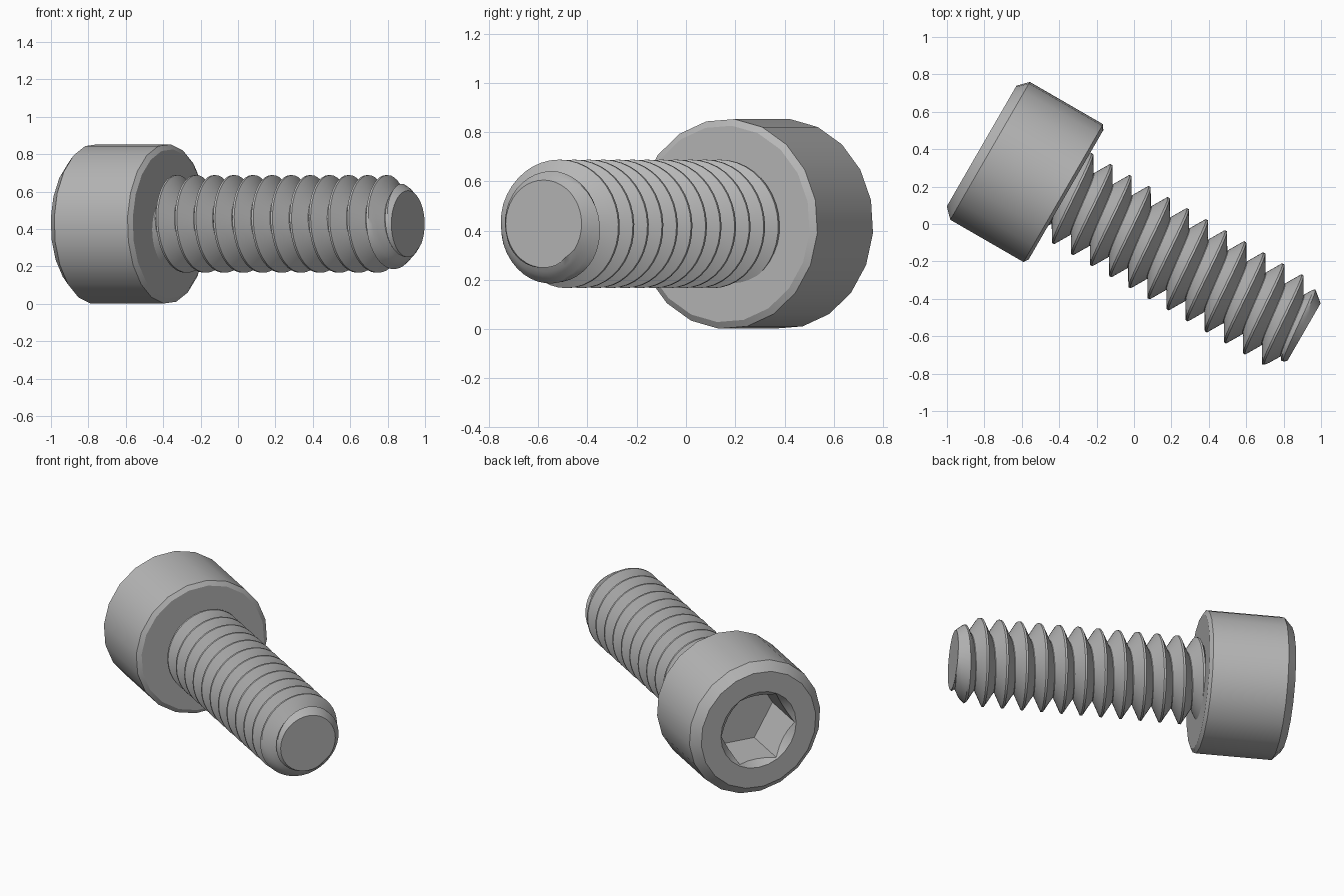
import bpy, bmesh, math

if "Cube" in bpy.data.objects:
    bpy.data.objects.remove(bpy.data.objects["Cube"], do_unlink=True)

steel = bpy.data.materials.new("grey_steel")
steel.use_nodes = True
GREY = (0.47, 0.47, 0.47, 1)
steel.diffuse_color = GREY
steel.node_tree.nodes["Principled BSDF"].inputs["Base Color"].default_value = GREY

# Every part is turned about its local x axis, which runs from head to tip
PLACE = (-0.023, -0.04, 0.4275)
TURN = math.radians(-30)


def make_object(name, bm):
    bmesh.ops.recalc_face_normals(bm, faces=bm.faces)
    mesh = bpy.data.meshes.new(name)
    bm.to_mesh(mesh)
    bm.free()
    mesh.materials.append(steel)
    ob = bpy.data.objects.new(name, mesh)
    bpy.context.collection.objects.link(ob)
    ob.location = PLACE
    ob.rotation_euler.z = TURN
    return ob


def lathe(name, profile, sides, start=0.0):
    """Closed turned solid from (position, radius) pairs."""
    bm = bmesh.new()
    rings = []
    for x, r in profile:
        angles = [math.radians(start) + math.tau * i / sides for i in range(sides)]
        rings.append([bm.verts.new((x, r * math.cos(a), r * math.sin(a))) for a in angles])
    for a, b in zip(rings, rings[1:]):
        for i in range(sides):
            j = (i + 1) % sides
            bm.faces.new((a[i], a[j], b[j], b[i]))
    bm.faces.new(rings[0])
    bm.faces.new(rings[-1])
    return make_object(name, bm)


def activate(ob):
    bpy.ops.object.select_all(action="DESELECT")
    ob.select_set(True)
    bpy.context.view_layer.objects.active = ob


def soften(ob):
    activate(ob)
    bpy.ops.object.shade_smooth_by_angle(angle=math.radians(30))


# Cap head with chamfered rims
TOP, UNDER = -0.914, -0.393
head = lathe("head", [(TOP, 0.374), (-0.862, 0.427), (-0.41, 0.427), (UNDER, 0.4)], 20, 13)

# Hexagonal socket with a countersunk mouth
cutters = [
    lathe("socket_cutter", [(TOP - 0.1, 0.2375), (-0.6, 0.2375)], 6),
    lathe("countersink_cutter", [(TOP - 0.02, 0.265), (TOP + 0.06, 0.185)], 24),
]
for cutter in cutters:
    cutter.hide_render = True
    mod = head.modifiers.new("cut", "BOOLEAN")
    mod.operation = "DIFFERENCE"
    mod.solver = "EXACT"
    mod.object = cutter
    activate(head)
    bpy.ops.object.modifier_apply(modifier=mod.name)
for cutter in cutters:
    bpy.data.objects.remove(cutter, do_unlink=True)
soften(head)

# Threaded shank: a helical grid with a V profile, trimmed by the tip chamfer
PITCH, CREST, ROOT = 0.118, 0.261, 0.17
START, TIP, TIP_R = -0.45, 1.076, 0.178
STEPS = 40
FRACTIONS = [-0.05, 0.05, 0.16, 0.27, 0.38, 0.485, 0.515, 0.62, 0.73, 0.84]


def thread_radius(x, phase):
    u = (x - phase) / PITCH
    off = abs(u - round(u)) * PITCH
    r = max(ROOT, CREST - max(0, off - 0.006) * math.sqrt(3))
    return min(r, TIP_R + (TIP - x) * 0.82)


bm = bmesh.new()
columns = []
for step in range(STEPS + 1):
    turn = step / STEPS
    phase = 0.09 + PITCH * turn
    c, s = math.cos(math.tau * turn), math.sin(math.tau * turn)
    column = []
    for k in range(-7, 11):
        for f in FRACTIONS:
            x = min(max(phase + PITCH * (k + f), START), TIP)
            r = thread_radius(x, phase)
            column.append(bm.verts.new((x, r * c, r * s)))
    column.append(bm.verts.new((TIP, 0, 0)))
    columns.append(column)
for a, b in zip(columns, columns[1:]):
    for i in range(len(a) - 1):
        bm.faces.new((a[i], a[i + 1], b[i + 1], b[i]))
bmesh.ops.remove_doubles(bm, verts=bm.verts, dist=0.0005)
bmesh.ops.dissolve_degenerate(bm, edges=bm.edges, dist=0.0005)
shank = make_object("threaded_shank", bm)
soften(shank)
